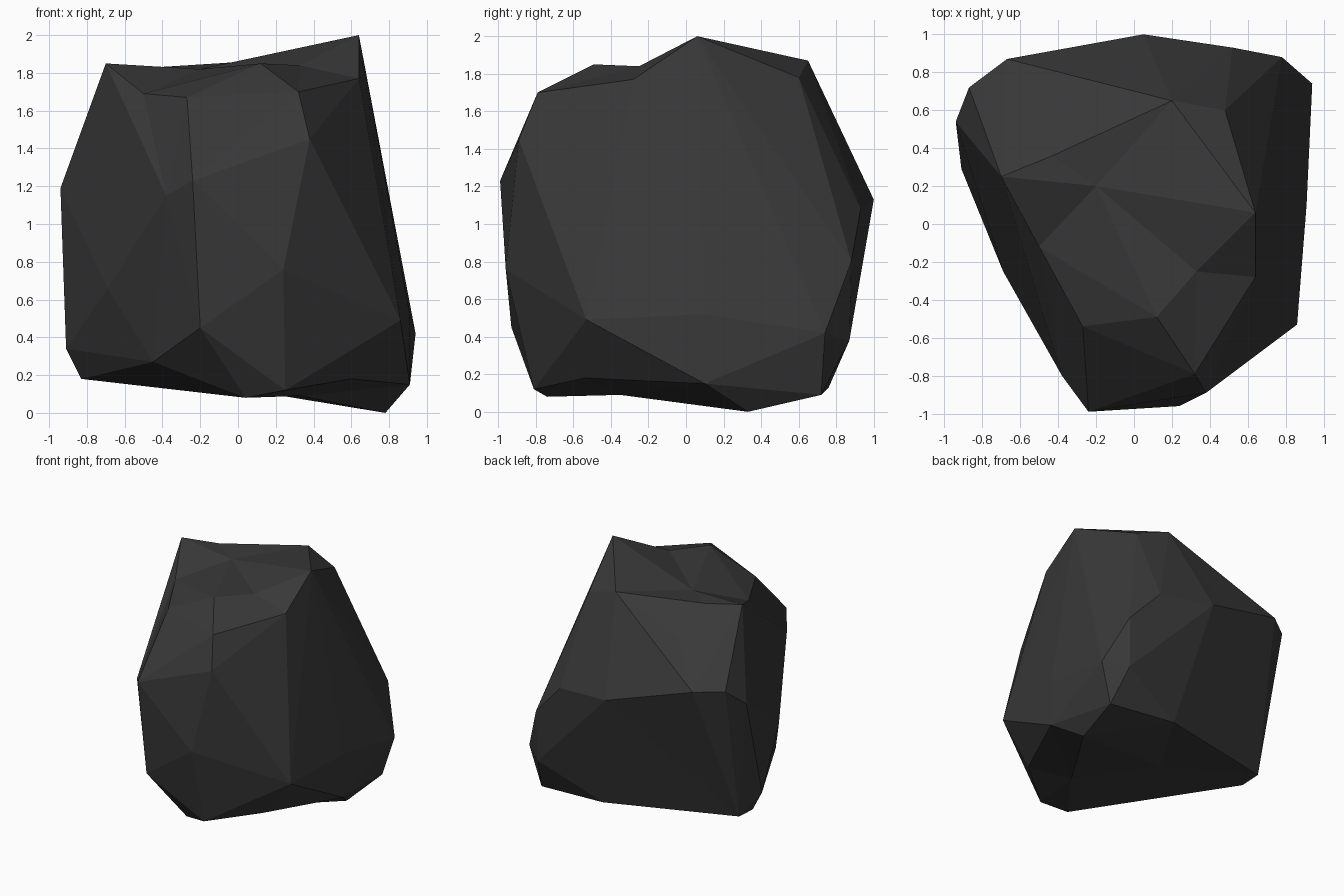
import bpy
import bmesh
from mathutils import Vector

cube = bpy.data.objects.get("Cube")
if cube:
    bpy.data.objects.remove(cube, do_unlink=True)

# Corner points of the boulder, in hundredths of a unit
crown = [(64, 6, 200), (64, -28, 177), (33, -25, 184), (12, -49, 185),
         (32, -79, 170), (-27, -54, 167), (-50, -12, 169), (-70, 25, 185),
         (-43, 36, 183), (20, 65, 187), (48, 60, 178), (-20, 20, 182)]
shoulder = [(38, -89, 145), (-24, -99, 123), (-38, -80, 115), (-94, 54, 119),
            (-87, 72, 134), (-67, 87, 134), (-38, 63, 162), (-2, 88, 137),
            (5, 100, 113), (52, 93, 108), (53, 77, 133), (68, 38, 152)]
belly = [(24, -96, 76), (-20, -93, 45), (-69, -25, 66), (-91, 29, 34),
         (77, 87, 38), (78, 88, 80), (94, 74, 42), (91, 10, 52), (86, -53, 49)]
underside = [(25, -81, 12), (4, -74, 8), (33, -35, 9), (60, -54, 18),
             (91, 10, 15), (78, 33, 0), (84, 72, 9), (24, 76, 13),
             (-83, 48, 19), (-83, 30, 18), (-45, -55, 27), (-13, 15, 15)]
corners = [Vector(p) / 100 for p in crown + shoulder + belly + underside]
centre = Vector((0, 0, 1))


def wrap_skin(points):
    """Triangulate the points as seen from the centre, keeping the dents."""
    bm = bmesh.new()
    home = {}
    for point in points:
        vert = bm.verts.new((point - centre).normalized())
        home[vert] = point
    bmesh.ops.convex_hull(bm, input=list(bm.verts))
    for vert in bm.verts:
        vert.co = home[vert]
    bm.normal_update()
    bmesh.ops.recalc_face_normals(bm, faces=list(bm.faces))
    return bm


def faces_outward(face):
    face.normal_update()
    outward = (face.calc_center_median() - centre).normalized()
    return face.normal.dot(outward) > 0.15


def turn_hollow_edges(bm):
    """Turn the diagonals that cut into the sides so the sides bulge."""
    for edge in list(bm.edges):
        height = sum(vert.co.z for vert in edge.verts) / 2
        hollow = edge.calc_face_angle_signed(0) < -0.03
        if not hollow or height > 1.65 or height < 0.2:
            continue
        turned = bmesh.utils.edge_rotate(edge, False)
        if turned and not all(faces_outward(f) for f in turned.link_faces):
            turned = bmesh.utils.edge_rotate(turned, True)
        if turned:
            for face in turned.link_faces:
                face.normal_update()


# Dark stone colour
stone = bpy.data.materials.new("dark_stone")
stone.use_nodes = True
colour = (0.04, 0.04, 0.04, 1)
stone.diffuse_color = colour
shader = stone.node_tree.nodes["Principled BSDF"]
shader.inputs["Base Color"].default_value = colour
shader.inputs["Roughness"].default_value = 0.9

# Faceted boulder
bm = wrap_skin(corners)
for step in range(6):
    turn_hollow_edges(bm)
bmesh.ops.recalc_face_normals(bm, faces=list(bm.faces))
mesh = bpy.data.meshes.new("boulder")
bm.to_mesh(mesh)
bm.free()
mesh.materials.append(stone)
boulder = bpy.data.objects.new("boulder", mesh)
bpy.context.collection.objects.link(boulder)
